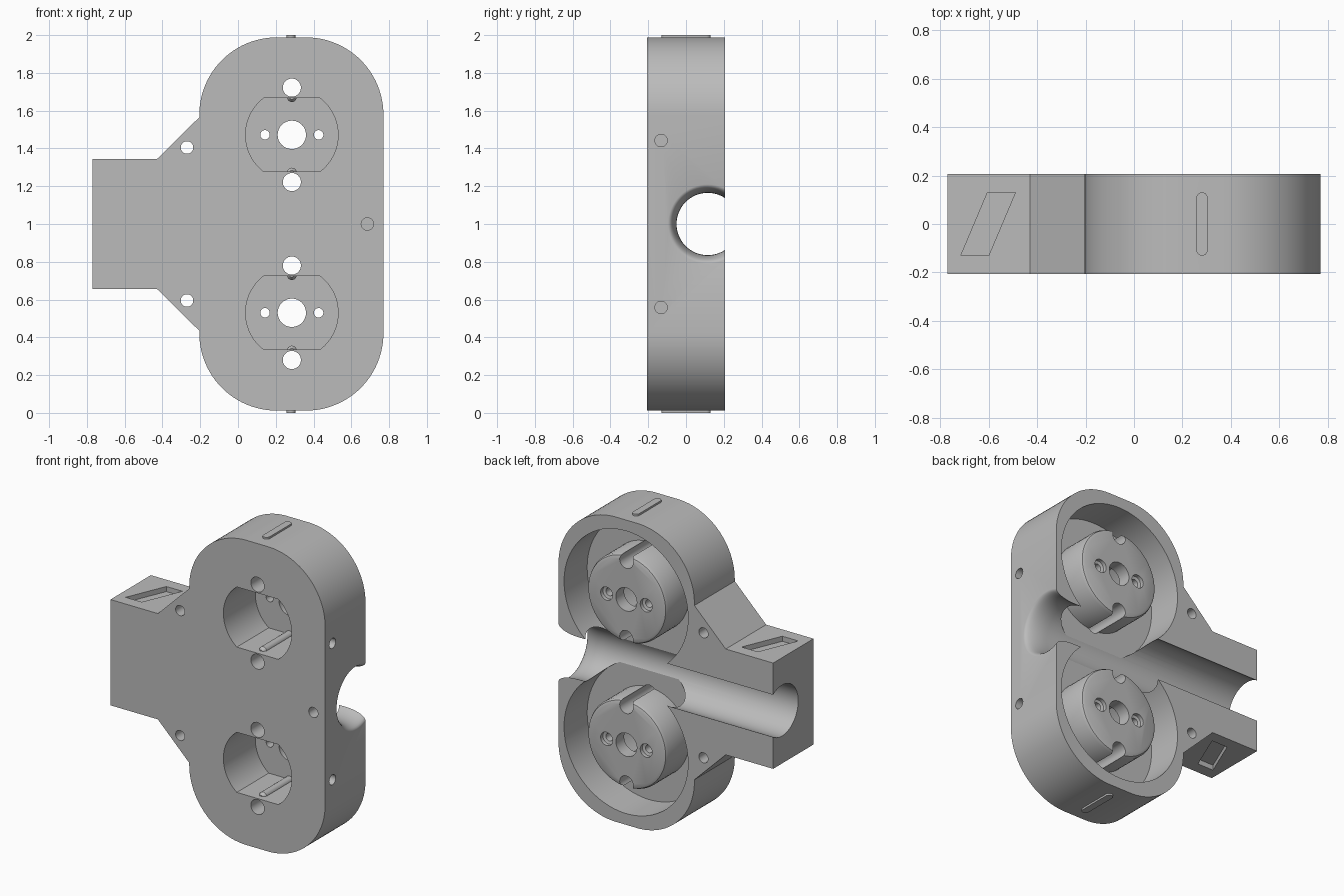
import bpy, bmesh
from math import sin, cos, pi, radians
from mathutils import Vector

if "Cube" in bpy.data.objects:
    bpy.data.objects.remove(bpy.data.objects["Cube"])

grey = bpy.data.materials.new("plain grey")
grey.use_nodes = True
colour = (0.5, 0.5, 0.5, 1)
grey.diffuse_color = colour
grey.node_tree.nodes["Principled BSDF"].inputs["Base Color"].default_value = colour

FRONT, BACK, MID = -0.207, 0.207, 1.0
CX = 0.285                       # centre line of the two sockets
SOCKETS = (0.53, 1.472)
AXES = {"x": lambda a, b, t: (t, a, b),
        "y": lambda a, b, t: (a, t, b),
        "z": lambda a, b, t: (a, b, t)}


def loft(name, rings):
    """Closed solid through a list of equal-length rings of points."""
    bm = bmesh.new()
    loops = [[bm.verts.new(p) for p in ring] for ring in rings]
    n = len(loops[0])
    for low, high in zip(loops, loops[1:]):
        for i in range(n):
            j = (i + 1) % n
            bm.faces.new((low[i], low[j], high[j], high[i]))
    bm.faces.new(loops[0][::-1])
    bm.faces.new(loops[-1])
    bmesh.ops.recalc_face_normals(bm, faces=bm.faces)
    mesh = bpy.data.meshes.new(name)
    bm.to_mesh(mesh)
    bm.free()
    mesh.materials.append(grey)
    obj = bpy.data.objects.new(name, mesh)
    bpy.context.collection.objects.link(obj)
    return obj


def prism(name, outline, axis, start, end):
    return loft(name, [[AXES[axis](a, b, t) for a, b in outline] for t in (start, end)])


def lathe(name, axis, a, b, profile, n=48):
    """Turned solid; profile is (position along axis, radius)."""
    return loft(name, [[AXES[axis](a + r * cos(2 * pi * i / n), b + r * sin(2 * pi * i / n), t)
                        for i in range(n)] for t, r in profile])


def arc(cx, cz, r, start, end, n=24):
    return [(cx + r * cos(radians(start + (end - start) * i / n)),
             cz + r * sin(radians(start + (end - start) * i / n))) for i in range(n + 1)]


def combine(target, tool, operation="DIFFERENCE"):
    mod = target.modifiers.new(operation.lower(), "BOOLEAN")
    mod.operation, mod.object, mod.solver = operation, tool, "EXACT"
    graph = bpy.context.evaluated_depsgraph_get()
    mesh = bpy.data.meshes.new_from_object(target.evaluated_get(graph))
    target.modifiers.clear()
    target.data = mesh
    bpy.data.objects.remove(tool)


# Housing outline: upper half, then mirrored to the lower half
R = 0.41
upper = (arc(0.77 - R, 1.988 - R, R, 0, 90) + arc(-0.205 + R, 1.988 - R, R, 90, 180)
         + [(-0.205, 1.565), (-0.43, 1.343), (-0.77, 1.343)])
lower = [(x, 2 * MID - z) for x, z in reversed(upper)]
body = prism("housing", upper + lower, "y", FRONT, BACK)

# Round pockets in the back
for z in SOCKETS:
    combine(body, lathe("pocket", "y", CX, z, [(-0.03, 0.445), (0.3, 0.445)], 96))

# Cable channel along x with a flared mouth
flare = [(0.77 - 0.14 * cos(radians(t)), 0.21 - 0.045 * sin(radians(90 - t)) ** 0.8)
         for t in range(0, 90, 10)]
flare = [(0.63 + 0.14 * sin(radians(t)), 0.165 + 0.045 * (1 - cos(radians(t))))
         for t in range(0, 91, 10)]
combine(body, lathe("channel", "x", 0.115, MID, [(-0.9, 0.165)] + flare + [(0.9, 0.21)], 64))

for z in SOCKETS:
    # Socket plug standing in the pocket
    combine(body, lathe("plug", "y", CX, z,
                        [(-0.1, 0.285), (0.18, 0.285), (0.197, 0.277), (0.204, 0.26)], 64), "UNION")
    # Front recess with flat top and bottom
    outline = arc(CX, z, 0.245, -52.7, 52.7) + arc(CX, z, 0.245, 127.3, 232.7)
    combine(body, prism("recess", outline, "y", -0.3, 0.12))
    for side in (-1, 1):
        # Contact rib, screw hole and countersunk pin hole
        combine(body, lathe("rib", "y", CX, z + side * 0.2,
                            [(-0.17, 0.012), (-0.15, 0.026), (0.14, 0.026)], 24), "UNION")
        combine(body, lathe("screw_hole", "y", CX, z + side * 0.25,
                            [(-0.3, 0.048), (0.3, 0.048)], 32))
        combine(body, lathe("pin_hole", "y", CX + side * 0.142, z,
                            [(0.05, 0.025), (0.175, 0.025), (0.18, 0.043), (0.3, 0.043)], 24))
    combine(body, lathe("centre_hole", "y", CX, z, [(0.05, 0.075), (0.3, 0.075)]))

# Blind hole on the front face
combine(body, lathe("front_hole", "y", 0.685, MID, [(-0.3, 0.033), (-0.13, 0.033)], 24))

slanted = [(-0.715, -0.13), (-0.6, -0.13), (-0.49, 0.13), (-0.605, 0.13)]
slot = arc(0.281, 0.108, 0.023, 0, 180, 12) + arc(0.281, -0.108, 0.023, 180, 360, 12)
for side in (-1, 1):
    # Shoulder holes, side holes, slanted recesses and end ridges
    combine(body, lathe("shoulder_hole", "y", -0.27, MID + side * 0.405,
                        [(-0.3, 0.033), (0.3, 0.033)], 24))
    combine(body, lathe("side_hole", "x", -0.132, MID + side * 0.442,
                        [(0.66, 0.033), (0.9, 0.033)], 24))
    combine(body, prism("slanted_recess", slanted, "z", MID + side * 0.31, MID + side * 0.5))
    combine(body, prism("end_ridge", slot, "z", MID + side * 0.95, MID + side), "UNION")

body.data.materials.clear()
body.data.materials.append(grey)
for face in body.data.polygons:
    face.material_index = 0
for obj in bpy.context.selected_objects:
    obj.select_set(False)
bpy.context.view_layer.objects.active = body
body.select_set(True)
bpy.ops.object.shade_smooth_by_angle(angle=radians(30))
